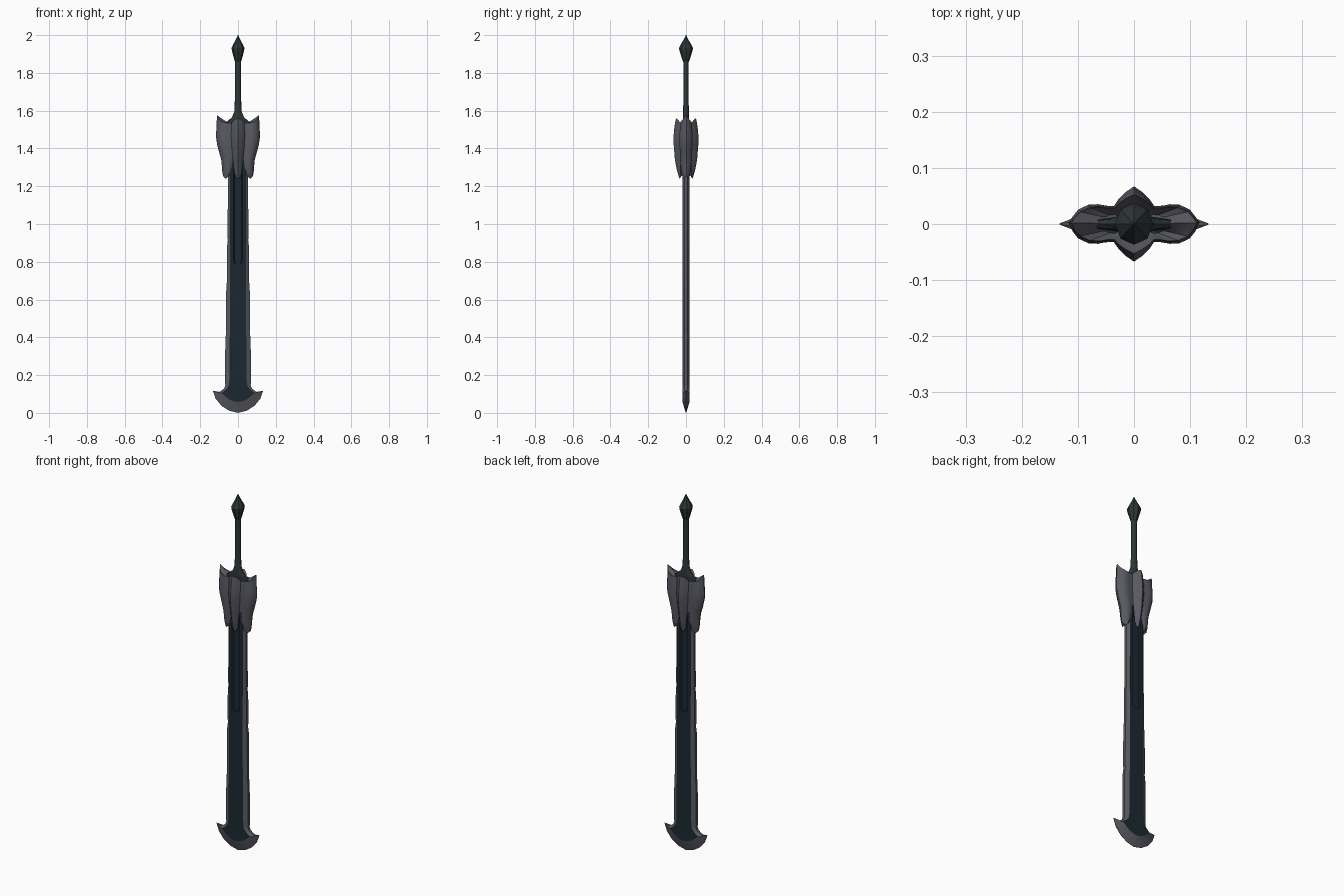
import bpy, bmesh
from math import cos, sin, pi, radians

if "Cube" in bpy.data.objects:
    bpy.data.objects.remove(bpy.data.objects["Cube"])


def material(name, rgb):
    m = bpy.data.materials.new(name)
    m.diffuse_color = (*rgb, 1)
    m.use_nodes = True
    m.node_tree.nodes["Principled BSDF"].inputs["Base Color"].default_value = m.diffuse_color
    return m


STEEL = material("grey_steel", (0.10, 0.10, 0.125))
DARK = material("dark_blade", (0.011, 0.022, 0.030))
WRAP = material("dark_grip", (0.026, 0.038, 0.038))


def finish(name, bm, mats, angle=None):
    bmesh.ops.remove_doubles(bm, verts=bm.verts, dist=1e-5)
    bmesh.ops.recalc_face_normals(bm, faces=bm.faces)
    me = bpy.data.meshes.new(name)
    bm.to_mesh(me)
    bm.free()
    for m in mats:
        me.materials.append(m)
    ob = bpy.data.objects.new(name, me)
    bpy.context.collection.objects.link(ob)
    if angle:
        bpy.ops.object.select_all(action='DESELECT')
        ob.select_set(True)
        bpy.context.view_layer.objects.active = ob
        bpy.ops.object.shade_smooth_by_angle(angle=radians(angle))
    return ob


def loft(rings):
    """Skin a list of equal-length point rings and cap both ends."""
    bm = bmesh.new()
    vs = [[bm.verts.new(p) for p in r] for r in rings]
    n = len(vs[0])
    for a, b in zip(vs, vs[1:]):
        for i in range(n):
            j = (i + 1) % n
            bm.faces.new((a[i], a[j], b[j], b[i]))
    bm.faces.new(vs[0][::-1])
    bm.faces.new(vs[-1])
    return bm


def interp(table, z):
    for (z0, v0), (z1, v1) in zip(table, table[1:]):
        if z <= z1:
            return v0 + (v1 - v0) * max(0, z - z0) / (z1 - z0)
    return table[-1][1]


def ellipse(z, rx, ry, n):
    return [(rx * cos(2 * pi * i / n), ry * sin(2 * pi * i / n), z) for i in range(n)]


# Blade: outer edge x, z | core x, z | half thickness at the edge
BLADE = [(.054, 1.34, .040, 1.34, .008), (.054, 1.10, .040, 1.10, .008),
         (.056, .94, .041, .94, .008), (.054, .915, .041, .915, .008),
         (.058, .88, .041, .88, .008), (.059, .73, .042, .73, .008),
         (.057, .705, .042, .705, .008), (.062, .67, .042, .67, .008),
         (.064, .45, .043, .45, .008), (.062, .43, .043, .43, .008),
         (.067, .39, .044, .39, .008), (.069, .17, .046, .17, .008),
         (.067, .145, .048, .15, .008), (.075, .128, .053, .135, .007),
         (.098, .111, .064, .120, .005), (.133, .117, .086, .104, .001),
         (.118, .075, .066, .086, .001), (.088, .038, .045, .071, .001),
         (.047, .012, .022, .061, .001), (0, 0, 0, .058, .001)]
T = .019
bm = bmesh.new()


def quad(pts, mat):
    bm.faces.new([bm.verts.new(p) for p in pts]).material_index = mat


for (xo, zo, xi, zi, e), (Xo, Zo, Xi, Zi, E) in zip(BLADE, BLADE[1:]):
    for s in (-1, 1):
        quad([(-xi, s*T, zi), (xi, s*T, zi), (Xi, s*T, Zi), (-Xi, s*T, Zi)], 1)
        for m in (-1, 1):
            quad([(m*xi, s*T, zi), (m*xo, s*e, zo), (m*Xo, s*E, Zo), (m*Xi, s*T, Zi)], 0)
    for m in (-1, 1):
        quad([(m*xo, -e, zo), (m*xo, e, zo), (m*Xo, E, Zo), (m*Xo, -E, Zo)], 0)
xo, zo, xi, zi, e = BLADE[0]
half = [(xo, e), (xi, T), (-xi, T), (-xo, e)]
quad([(x, y, zo) for x, y in half] + [(-x, -y, zo) for x, y in half], 0)
blade = finish("blade", bm, [STEEL, DARK])

# Round-ended fuller cut into both faces of the blade
R = .023
outline = [(R, 1.32)] + [(R * cos(a), .805 - R * sin(a)) for a in
                         [pi * i / 10 for i in range(11)]] + [(-R, 1.32)]
for side in (-1, 1):
    rings = [[(x * k, side * y, z) for x, z in outline]
             for k, y in ((.75, .013), (1.0, .0195), (1.0, .04))]
    cutter = finish("fuller_cutter", loft(rings), [DARK])
    cutter.hide_render = True
    cutter.hide_viewport = False
    cutter.display_type = 'WIRE'
    mod = blade.modifiers.new("fuller", 'BOOLEAN')
    mod.operation = 'DIFFERENCE'
    mod.solver = 'EXACT'
    mod.object = cutter
    bpy.context.view_layer.objects.active = blade
    bpy.ops.object.modifier_apply(modifier=mod.name)
    bpy.data.objects.remove(cutter)

# Guard: columns of one quarter (x factor, y factor, top z, bottom z)
QUARTER = [(1.0, .08, 1.577, 1.255), (.94, .40, 1.562, 1.245), (.85, .75, 1.548, 1.24),
           (.70, .98, 1.540, 1.25), (.55, 1.0, 1.536, 1.29), (.42, .92, 1.535, 1.355),
           (.31, .92, 1.535, 1.355), (.24, 1.25, 1.545, 1.27), (.13, 1.6, 1.555, 1.245),
           (0, 1.9, 1.560, 1.24)]
WIDTH = [(1.24, .076), (1.27, .083), (1.34, .088), (1.38, .100), (1.43, .113),
         (1.47, .117), (1.52, .113), (1.577, .112)]
DEPTH = [(1.24, .018), (1.28, .025), (1.34, .031), (1.45, .0355), (1.52, .032), (1.577, .026)]
cols = [(x, y, a, b) for x, y, a, b in QUARTER]
cols += [(-x, y, a, b) for x, y, a, b in QUARTER[-2::-1]]
cols += [(-x, -y, a, b) for x, y, a, b in QUARTER[1:]]
cols += [(x, -y, a, b) for x, y, a, b in QUARTER[-2:0:-1]]


def guard_ring(t, scale=1.0, drop=0.0):
    ring = []
    for x, y, top, bot in cols:
        z = bot + (top - bot) * t
        ring.append((x * interp(WIDTH, z) * scale, y * interp(DEPTH, z) * scale, z - drop))
    return ring


ROWS = 12
rings = [guard_ring(0, .45, -.03)] + [guard_ring(i / ROWS) for i in range(ROWS + 1)]
# hollow cup inside the top rim
rings += [guard_ring(1, .86, .012), guard_ring(1, .55, .035), guard_ring(1, .15, .045)]
finish("guard", loft(rings), [STEEL], 32)

# Grip: flares into a thin spike inside the guard cup
GRIP = [(1.49, .092, .010), (1.525, .088, .012), (1.545, .055, .016), (1.565, .032, .017),
        (1.60, .018, .015), (1.72, .016, .013), (1.87, .017, .014)]
finish("grip", loft([ellipse(z, a, b, 12) for z, a, b in GRIP]), [WRAP], 40)

# Pommel: faceted pointed bud
POMMEL = [(1.855, .015, .013), (1.875, .021, .021), (1.915, .032, .034), (1.932, .034, .037),
          (1.95, .026, .028), (1.975, .013, .013), (2.0, .001, .001)]
finish("pommel", loft([ellipse(z, a, b, 8) for z, a, b in POMMEL]), [WRAP])
